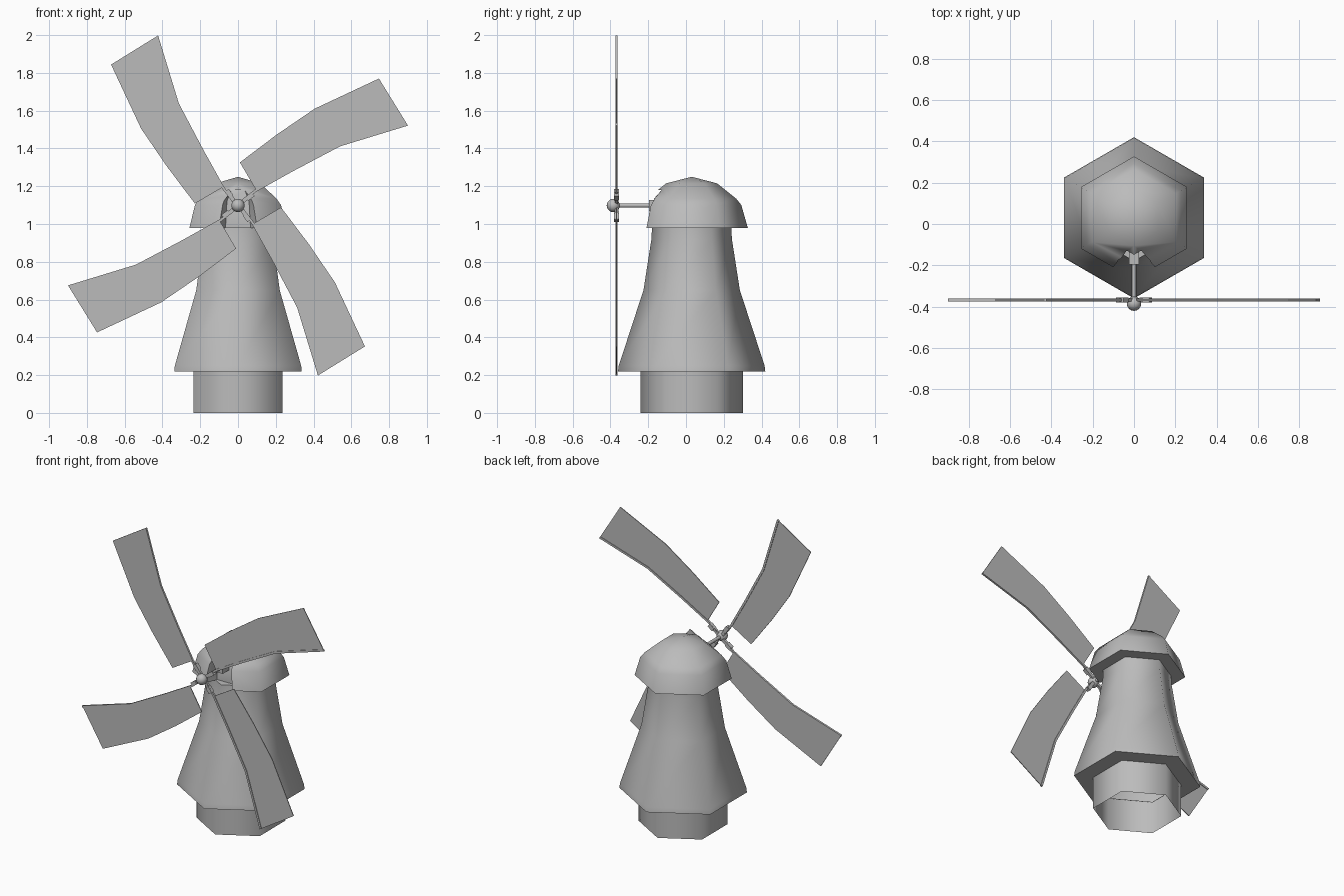
import bpy, bmesh, math
from mathutils import Matrix, Vector

if "Cube" in bpy.data.objects:
    bpy.data.objects.remove(bpy.data.objects["Cube"])

grey = bpy.data.materials.new("warm_grey")
grey.diffuse_color = (0.5, 0.5, 0.5, 1)
grey.use_nodes = True
grey.node_tree.nodes["Principled BSDF"].inputs["Base Color"].default_value = grey.diffuse_color
TOWER_Y = 0.03           # tower axis
HUB = Vector((0, -0.368, 1.098))


def finish(name, bm, angle=65):
    bmesh.ops.recalc_face_normals(bm, faces=bm.faces)
    me = bpy.data.meshes.new(name)
    bm.to_mesh(me)
    bm.free()
    me.materials.append(grey)
    for p in me.polygons:
        p.use_smooth = True
    me.set_sharp_from_angle(angle=math.radians(angle))
    ob = bpy.data.objects.new(name, me)
    bpy.context.collection.objects.link(ob)
    return ob


def hex_lathe(name, profile, bottom=False, top=False):
    """Six-sided shell from (radius, z) rings, corners facing front and back."""
    bm = bmesh.new()
    rings = []
    for r, z in profile:
        rings.append([bm.verts.new((r * math.cos(math.radians(30 + 60 * k)),
                                    TOWER_Y + r * math.sin(math.radians(30 + 60 * k)), z))
                      for k in range(6)])
    for a, b in zip(rings, rings[1:]):
        for k in range(6):
            bm.faces.new((a[k], a[(k + 1) % 6], b[(k + 1) % 6], b[k]))
    if bottom:
        bm.faces.new(rings[0])
    if top:
        tip = bm.verts.new((0, TOWER_Y, top))
        for k in range(6):
            bm.faces.new((rings[-1][k], rings[-1][(k + 1) % 6], tip))
    return finish(name, bm)


def box(bm, size, centre, rot=Matrix.Identity(4)):
    bmesh.ops.create_cube(bm, size=1, matrix=rot @ Matrix.Translation(centre)
                          @ Matrix.Diagonal((*size, 1)))


def slab(bm, outline, y, thick, rot):
    """Extruded xz outline made of paired points along two edges."""
    n = len(outline)
    f, b = [[bm.verts.new(rot @ Vector((x, y + s * thick / 2, z)))
             for pair in outline for x, z in pair] for s in (-1, 1)]
    for i in range(0, 2 * n - 2, 2):
        bm.faces.new((f[i], f[i + 2], f[i + 3], f[i + 1]))
        bm.faces.new((b[i], b[i + 1], b[i + 3], b[i + 2]))
        for j in (i, i + 1):
            bm.faces.new((f[j], f[j + 2], b[j + 2], b[j]))
    for i in (0, 2 * n - 2):
        bm.faces.new((f[i], f[i + 1], b[i + 1], b[i]))


# Tower
hex_lathe("base", [(0.272, 0), (0.272, 0.22)])
hex_lathe("tower", [(0.27, 0.218), (0.39, 0.218), (0.386, 0.25), (0.255, 0.65),
                    (0.213, 0.92), (0.21, 0.982)], top=0.982)

# Cap with an arched opening at the front
cap = hex_lathe("cap", [(0.297, 0.98), (0.263, 1.1), (0.235, 1.135), (0.135, 1.215)],
                bottom=True, top=1.25)
arch = [(0.1, 0.95), (0.1, 1.0), (0.09, 1.12), (0.055, 1.18)]
arch += [(-x, z) for x, z in reversed(arch)]
bm = bmesh.new()
loops = [[bm.verts.new((x * s, y, z)) for x, z in arch]
         for y, s in ((-0.4, 1), (-0.21, 1), (-0.13, 0.65))]
for a, b in zip(loops, loops[1:]):
    for k in range(8):
        bm.faces.new((a[k], a[(k + 1) % 8], b[(k + 1) % 8], b[k]))
bm.faces.new(loops[0])
bm.faces.new(loops[-1])
cutter = finish("opening_cutter", bm)
mod = cap.modifiers.new("opening", 'BOOLEAN')
mod.operation, mod.solver, mod.object = 'DIFFERENCE', 'EXACT', cutter
bpy.context.view_layer.objects.active = cap
bpy.ops.object.modifier_apply(modifier=mod.name)
cap.data.set_sharp_from_angle(angle=math.radians(65))
bpy.data.objects.remove(cutter)

# Axle and its bearing block
bm = bmesh.new()
bmesh.ops.create_cone(bm, cap_ends=True, segments=12, radius1=0.011, radius2=0.011, depth=0.24,
                      matrix=Matrix.Translation((0, -0.26, HUB.z)) @ Matrix.Rotation(math.pi / 2, 4, 'X'))
finish("axle", bm, 40)
bm = bmesh.new()
box(bm, (0.046, 0.07, 0.06), (0, -0.16, HUB.z))
finish("bearing_block", bm, 30)

# Hub ball
bm = bmesh.new()
bmesh.ops.create_uvsphere(bm, u_segments=16, v_segments=10, radius=0.035,
                          matrix=Matrix.Translation((0, -0.385, HUB.z)))
finish("hub", bm)

# Sails: curved panel, spar along the leading edge, socket on the hub
outer = [(0.01, 0.228), (0.206, 0.376), (0.407, 0.513), (0.746, 0.672)]
inner = [(0.1, 0.075), (0.292, 0.182), (0.54, 0.313), (0.9, 0.423)]
spar_low = [(0, 0)] + inner
spar_high = [(-0.007, 0.011)] + [(x - 0.007, z + 0.012) for x, z in inner]
tilt = Matrix.Rotation(-math.atan2(0.075, 0.1), 4, 'Y')
for i in range(4):
    rot = Matrix.Translation(HUB) @ Matrix.Rotation(i * math.pi / 2, 4, 'Y')
    bm = bmesh.new()
    slab(bm, list(zip(inner, outer)), 0, 0.005, rot)
    finish(f"sail_{i + 1}", bm, 30)
    bm = bmesh.new()
    slab(bm, list(zip(spar_low, spar_high)), 0, 0.013, rot)
    finish(f"spar_{i + 1}", bm, 30)
    bm = bmesh.new()
    box(bm, (0.04, 0.026, 0.026), (0.08, 0, 0), rot @ tilt)
    box(bm, (0.07, 0.016, 0.016), (0.035, 0, 0), rot @ tilt)
    finish(f"socket_{i + 1}", bm, 30)
